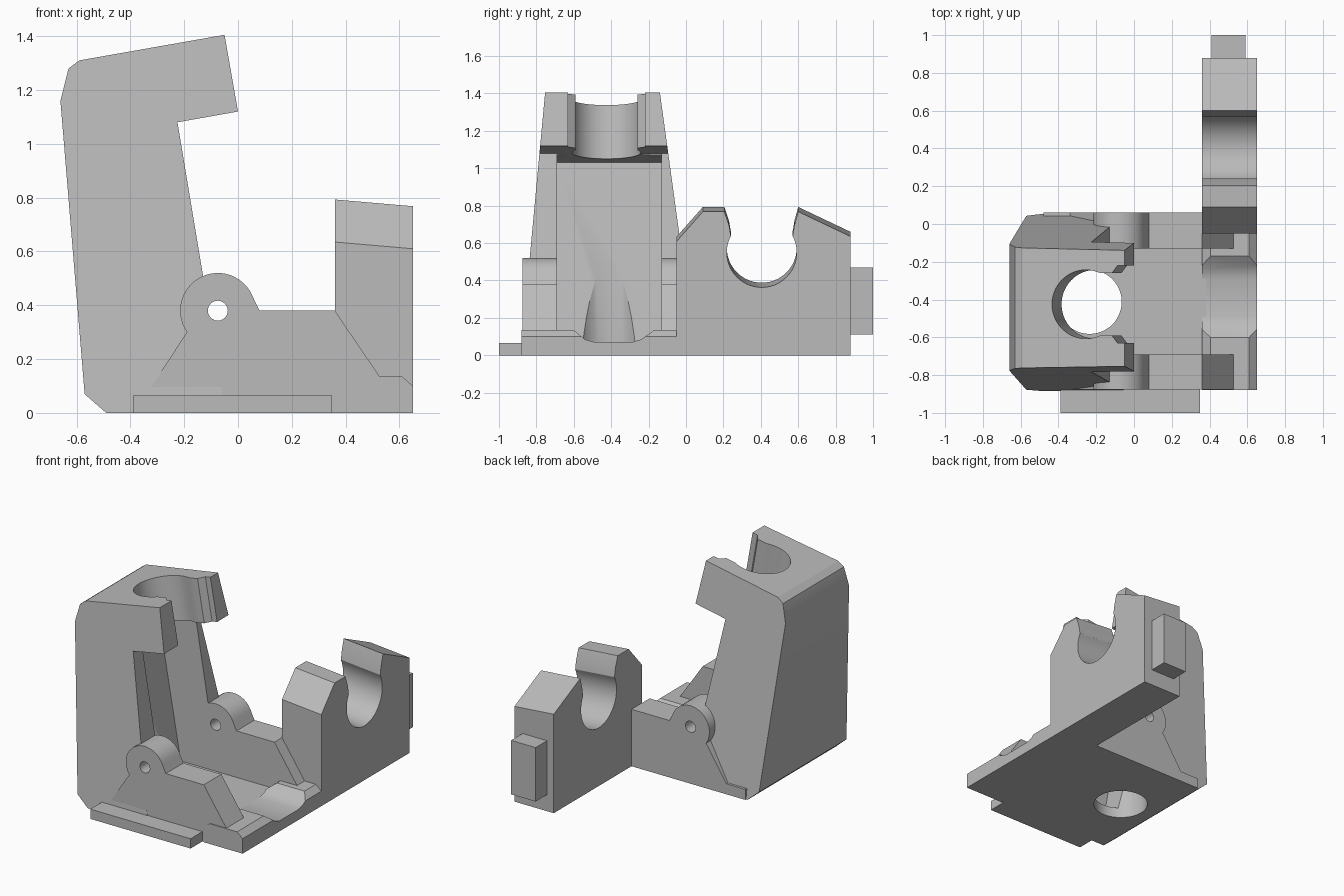
import bpy, bmesh
from math import sin, cos, radians
from mathutils import Matrix

cube = bpy.data.objects.get("Cube")
if cube:
    bpy.data.objects.remove(cube, do_unlink=True)

grey = bpy.data.materials.new("plain grey")
grey.use_nodes = True
tone = (0.5, 0.5, 0.5, 1)
grey.diffuse_color = tone
grey.node_tree.nodes["Principled BSDF"].inputs["Base Color"].default_value = tone


def arc(cx, cy, r, a0, a1, n=24):
    steps = [radians(a0 + (a1 - a0) * i / n) for i in range(n + 1)]
    return [(cx + r * cos(a), cy + r * sin(a)) for a in steps]


def along_x(a, b, t):
    return (t, a, b)


def along_y(a, b, t):
    return (a, t, b)


def along_z(a, b, t):
    return (a, b, t)


def prism(name, outline, lo, hi, place):
    """Extrude a closed outline from lo to hi; place maps (a, b, t) to xyz."""
    bm = bmesh.new()
    ends = [[bm.verts.new(place(a, b, t)) for a, b in outline] for t in (lo, hi)]
    bm.faces.new(ends[0])
    bm.faces.new(ends[1][::-1])
    n = len(outline)
    for i in range(n):
        j = (i + 1) % n
        bm.faces.new((ends[0][i], ends[1][i], ends[1][j], ends[0][j]))
    bmesh.ops.recalc_face_normals(bm, faces=bm.faces)
    mesh = bpy.data.meshes.new(name)
    bm.to_mesh(mesh)
    bm.free()
    mesh.materials.append(grey)
    obj = bpy.data.objects.new(name, mesh)
    bpy.context.collection.objects.link(obj)
    return obj


def box(name, x, y, z):
    rect = [(x[0], y[0]), (x[1], y[0]), (x[1], y[1]), (x[0], y[1])]
    return prism(name, rect, z[0], z[1], along_z)


def select(obj):
    bpy.ops.object.select_all(action='DESELECT')
    obj.select_set(True)
    bpy.context.view_layer.objects.active = obj


def cut(obj, *cutters):
    select(obj)
    for c in cutters:
        mod = obj.modifiers.new("cut", 'BOOLEAN')
        mod.operation, mod.solver, mod.object = 'DIFFERENCE', 'EXACT', c
        bpy.ops.object.modifier_apply(modifier=mod.name)


# Cutters: floor hole, pivot pin hole, tower cavity and tilted clip bore
floor_hole = prism("floor_hole_cutter", arc(-.235, -.412, .17, 0, 352.5, 47),
                   -.1, .8, along_z)
pin_hole = prism("pin_hole_cutter", arc(-.075, .38, .037, 0, 345, 23), -1.2, .3, along_y)
cavity = prism("cavity_cutter", [(-.5, 1.03), (-.33, .06), (.2, .06), (.2, .9),
                                 (-.15, 1.06), (-.226, 1.078)], -.69, -.13, along_y)
clip = ([(.4, -.205), (.17, -.205), (.14, -.165), (.1, -.165)]
        + arc(0, 0, .182, -66, -294, 36)
        + [(.1, .165), (.14, .165), (.17, .205), (.4, .205)])
bore = prism("clip_bore_cutter", clip, -.45, .2, along_z)
bore.data.transform(Matrix.Translation((-.255, -.425, 1.37))
                    @ Matrix.Rotation(radians(-10), 4, 'Y'))
cutters = [floor_hole, pin_hole, cavity, bore]
for c in cutters:
    c.hide_render = True


# Tower, its two sides leaning inwards with height
def lean(a, b, t):
    return (a, .053 - .137 * b if t else -.884 + .093 * b, b)


tower = prism("tower", [(-.49, 0), (-.57, .07), (-.66, 1.16), (-.63, 1.28), (-.59, 1.31),
                        (-.05, 1.405), (0, 1.12), (-.225, 1.08), (-.13, .51),
                        (-.055, .06), (-.05, 0)], 0, 1, lean)
cut(tower, cavity, bore, floor_hole, pin_hole)

# Floor and front rail
floor = box("floor", (-.48, .38), (-.875, .06), (0, .07))
cut(floor, floor_hole)
rail = box("front_rail", (-.39, .35), (-1, -.87), (0, .065))

# Cheeks with round pivot bosses
cheek_outline = [(-.34, 0), (-.34, .07), (-.19, .3), (-.13, .38), (.36, .38),
                 (.53, .13), (.53, 0)]
boss_outline = arc(-.075, .38, .14, 25, 330, 40) + [(.08, .34), (.08, .38), (.065, .41)]
parts = [tower, floor, rail]
for side, lo, hi in (("front", -.875, -.69), ("back", -.13, .06)):
    cheek = prism(side + "_cheek", cheek_outline, lo, hi, along_y)
    boss = prism(side + "_pivot_boss", boss_outline, lo, hi, along_y)
    cut(cheek, pin_hole)
    cut(boss, pin_hole)
    parts += [cheek, boss]

# Low chamfered sill with a shallow dip
sill = prism("sill", [(.36, 0), (.36, .1), (.405, .135), (.61, .135), (.65, .1), (.65, 0)],
             -.88, -.04, along_y)
dip = prism("dip_cutter", [(-.62, .145), (-.6, .135), (-.54, .085), (-.49, .07), (-.29, .07),
                           (-.24, .085), (-.17, .135), (-.15, .145)], .3, .7, along_x)
cut(sill, dip)
cutters.append(dip)


# Saddle wall with a rounded snap-in seat, its top sloping down outwards
def slope(a, b, t):
    return (t, a, b - (.086 * (t - .36) if b > .3 else 0))


saddle = ([(-.05, 0), (-.05, .635), (.09, .793), (.205, .793), (.23, .72)]
          + arc(.405, .575, .187, 152, 388, 36)
          + [(.58, .72), (.6, .793), (.88, .66), (.88, 0)])
parts += [sill, prism("saddle_wall", saddle, .36, .65, slope),
          box("end_tab", (.41, .59), (.87, 1), (.11, .47))]

for c in cutters:
    bpy.data.objects.remove(c, do_unlink=True)

# Smooth the curved walls, keep every corner crisp
for p in parts:
    select(p)
    bpy.ops.object.shade_smooth_by_angle(angle=radians(25))
